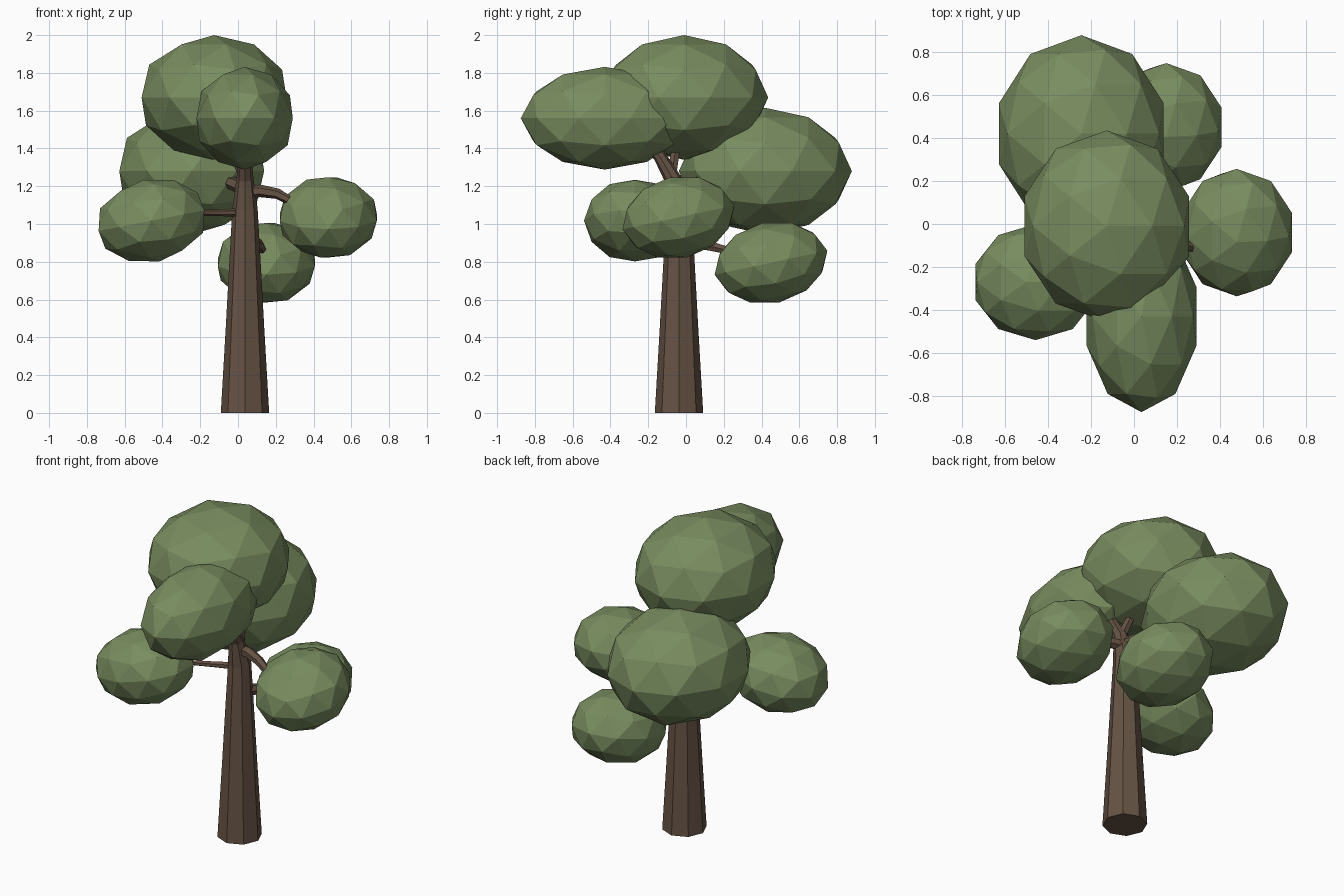
import bpy, bmesh, math
from mathutils import Vector, Matrix

if "Cube" in bpy.data.objects:
    bpy.data.objects.remove(bpy.data.objects["Cube"])


def material(name, rgb):
    m = bpy.data.materials.new(name)
    m.diffuse_color = (*rgb, 1)
    m.use_nodes = True
    m.node_tree.nodes["Principled BSDF"].inputs["Base Color"].default_value = m.diffuse_color
    return m


BARK = material("bark", (0.13, 0.085, 0.058))
LEAF = material("leaf", (0.19, 0.265, 0.115))


def finish(name, bm, mat):
    bmesh.ops.recalc_face_normals(bm, faces=bm.faces)
    me = bpy.data.meshes.new(name)
    bm.to_mesh(me)
    bm.free()
    me.materials.append(mat)
    ob = bpy.data.objects.new(name, me)
    bpy.context.collection.objects.link(ob)
    return ob


def limb(name, path, sides):
    """Tapered faceted tube through (x, y, z, radius) points."""
    bm = bmesh.new()
    pts = [Vector(p[:3]) for p in path]
    ref = Vector((1, 0, 0)) if abs((pts[-1] - pts[0]).normalized().x) < 0.7 else Vector((0, 0, 1))
    rings = []
    for i, p in enumerate(pts):
        t = (pts[min(i + 1, len(pts) - 1)] - pts[max(i - 1, 0)]).normalized()
        u = (ref - t * ref.dot(t)).normalized()
        v = t.cross(u)
        r = path[i][3]
        rings.append([bm.verts.new(p + r * (u * math.cos(a) + v * math.sin(a)))
                      for a in (2 * math.pi * k / sides for k in range(sides))])
    for a, b in zip(rings, rings[1:]):
        for k in range(sides):
            n = (k + 1) % sides
            bm.faces.new((a[k], a[n], b[n], b[k]))
    bm.faces.new(rings[0])
    bm.faces.new(rings[-1])
    return finish(name, bm, BARK)


def clump(name, centre, radii, tilt_x=0, tilt_y=0):
    """Low-poly leaf ball, squashed and tilted."""
    bm = bmesh.new()
    rot = Matrix.Rotation(math.radians(tilt_x), 4, 'X') @ Matrix.Rotation(math.radians(tilt_y), 4, 'Y')
    mat = Matrix.Translation(centre) @ rot @ Matrix.Diagonal((*radii, 1))
    bmesh.ops.create_icosphere(bm, subdivisions=2, radius=1, matrix=mat)
    return finish(name, bm, LEAF)


# Trunk, bending forward at the top
limb("trunk", [(0.037, -0.037, 0, 0.128), (0.037, -0.037, 0.45, 0.102),
               (0.037, -0.037, 0.85, 0.08), (0.037, -0.037, 1.08, 0.067),
               (0.037, -0.07, 1.24, 0.045), (0.037, -0.14, 1.36, 0.034),
               (0.037, -0.28, 1.5, 0.025)], 8)

# Branches reaching into each leaf clump
limb("branch_right", [(0.03, -0.04, 1.17, 0.036), (0.12, -0.06, 1.175, 0.033),
                      (0.21, -0.09, 1.16, 0.028), (0.28, -0.11, 1.12, 0.023),
                      (0.38, -0.08, 1.06, 0.018)], 6)
limb("branch_left", [(0.03, -0.04, 1.06, 0.024), (-0.1, -0.1, 1.06, 0.018),
                     (-0.36, -0.22, 1.06, 0.012)], 6)
limb("branch_back_low", [(0.06, -0.02, 0.91, 0.036), (0.11, 0.1, 0.89, 0.03),
                         (0.125, 0.2, 0.865, 0.024), (0.14, 0.36, 0.82, 0.016)], 6)
limb("branch_back_high", [(0.03, -0.04, 1.19, 0.04), (-0.03, 0.05, 1.215, 0.036),
                          (-0.14, 0.25, 1.26, 0.022)], 6)
limb("branch_top", [(0.035, -0.08, 1.24, 0.03), (-0.01, -0.06, 1.36, 0.026),
                    (-0.1, -0.02, 1.6, 0.015)], 6)

# Leaf clumps
clump("leaves_top", (-0.127, -0.01, 1.67), (0.403, 0.445, 0.33))
clump("leaves_back_high", (-0.245, 0.42, 1.28), (0.403, 0.458, 0.335))
clump("leaves_front", (0.035, -0.43, 1.56), (0.268, 0.445, 0.272))
clump("leaves_left", (-0.458, -0.27, 1.018), (0.3, 0.27, 0.22), 0, -11)
clump("leaves_right", (0.478, -0.04, 1.035), (0.27, 0.303, 0.217), 12)
clump("leaves_back_low", (0.15, 0.45, 0.795), (0.27, 0.305, 0.215), 12)
